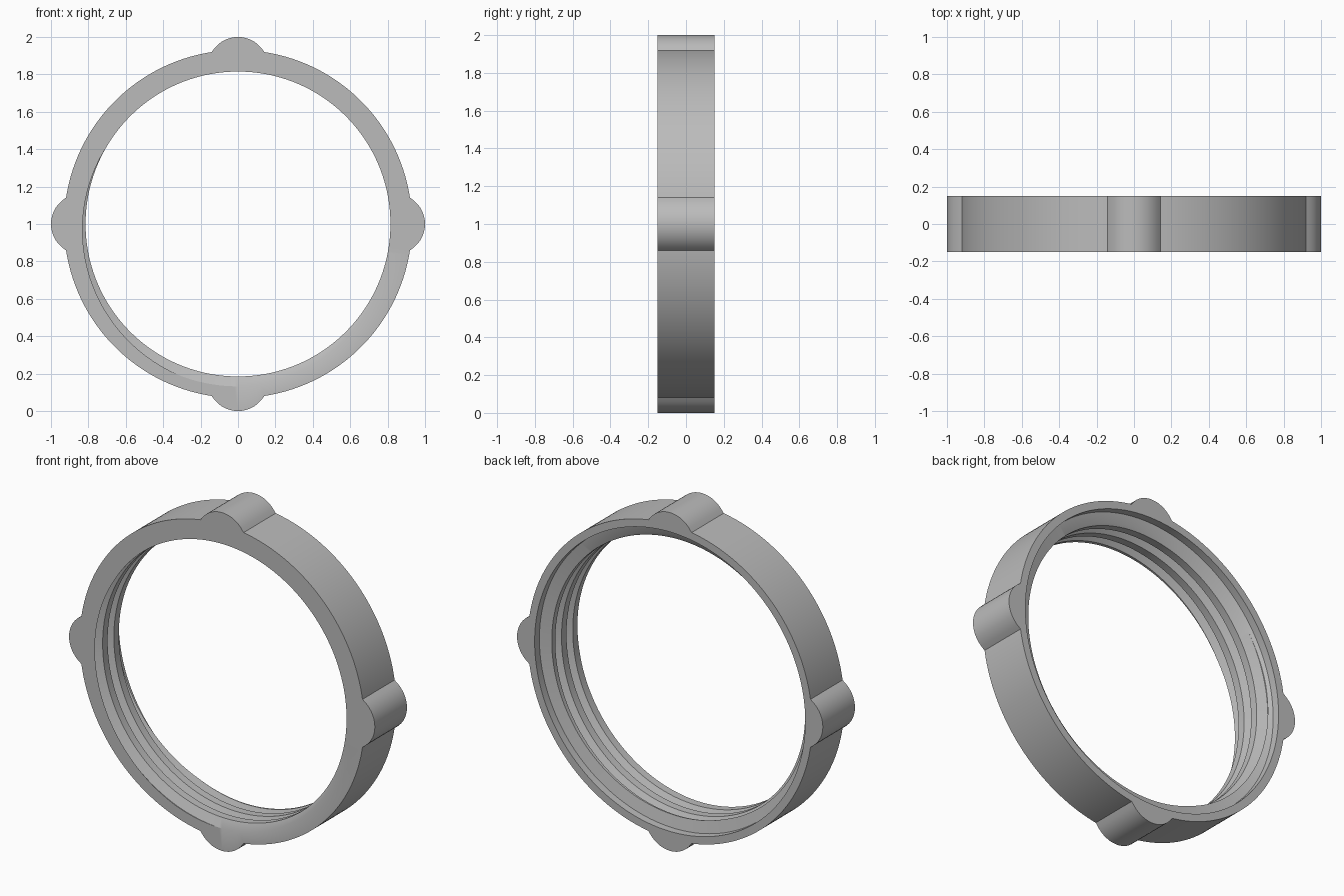
import bpy, bmesh, math

cube = bpy.data.objects.get("Cube")
if cube:
    bpy.data.objects.remove(cube, do_unlink=True)

SEGMENTS = 288
HALF = 0.15                       # half of the ring's depth
PITCH = 0.105                     # thread advance per turn
THREAD_END = 0.09
CREST, ROOT, BORE, OUTER = 0.815, 0.868, 0.885, 0.93
LOBE_C, LOBE_R = 0.8375, 0.1625   # grip lobe centre distance and radius
CORNERS = (10, 90, 110, 210)      # thread profile corners in degrees of turn


def outer_radius(deg):
    """Round ring with four cylindrical grip lobes."""
    a = math.radians((deg + 45) % 90 - 45)
    inside = LOBE_R ** 2 - (LOBE_C * math.sin(a)) ** 2
    if inside <= 0:
        return OUTER
    return max(OUTER, LOBE_C * math.cos(a) + math.sqrt(inside))


def thread_radius(deg):
    """Trapezoidal thread profile: flank, root, flank, crest."""
    a, b, c, d = CORNERS
    p = (deg - a) % 360 + a
    if p < b:
        depth = (p - a) / (b - a)
    elif p < c:
        depth = 1
    else:
        depth = max(0, (d - p) / (d - c))
    return CREST + (ROOT - CREST) * depth


def thread_point(deg, corner):
    """Point on a helical edge, trimmed flat at both ends of the thread."""
    y = -HALF + PITCH * (deg - corner) / 360
    y = min(max(y, -HALF), THREAD_END)
    return thread_radius(deg - 360 * (y + HALF) / PITCH), y


# Cross-section at each angle: thread rows, plain rear bore, outer wall
helices = sorted((c + 360 * m for c in CORNERS for m in range(-4, 2)), reverse=True)
bm = bmesh.new()
sections = []
for j in range(SEGMENTS + 1):
    deg = 360 * j / SEGMENTS
    t = math.radians(deg)
    out = outer_radius(deg)
    points = [thread_point(deg, c) for c in helices]
    points += [(BORE, THREAD_END + 0.015), (BORE, HALF), (out, HALF), (out, -HALF)]
    sections.append([bm.verts.new((r * math.cos(t), y, 1 - r * math.sin(t)))
                     for r, y in points])

for a, b in zip(sections, sections[1:]):
    for k in range(len(a)):
        n = (k + 1) % len(a)
        bm.faces.new((a[k], a[n], b[n], b[k]))

# Close the seam and collapse the trimmed rows
bmesh.ops.remove_doubles(bm, verts=bm.verts, dist=0.00005)
bmesh.ops.dissolve_degenerate(bm, edges=bm.edges, dist=0.00005)
bmesh.ops.recalc_face_normals(bm, faces=bm.faces)

mesh = bpy.data.meshes.new("threaded_ring")
bm.to_mesh(mesh)
bm.free()
ring = bpy.data.objects.new("threaded_ring", mesh)
bpy.context.collection.objects.link(ring)

# Single grey material
grey = bpy.data.materials.new("plain_grey")
grey.use_nodes = True
colour = (0.5, 0.5, 0.5, 1)
grey.diffuse_color = colour
grey.node_tree.nodes["Principled BSDF"].inputs["Base Color"].default_value = colour
mesh.materials.append(grey)

bpy.ops.object.select_all(action="DESELECT")
ring.select_set(True)
bpy.context.view_layer.objects.active = ring
bpy.ops.object.shade_smooth_by_angle(angle=math.radians(28))
